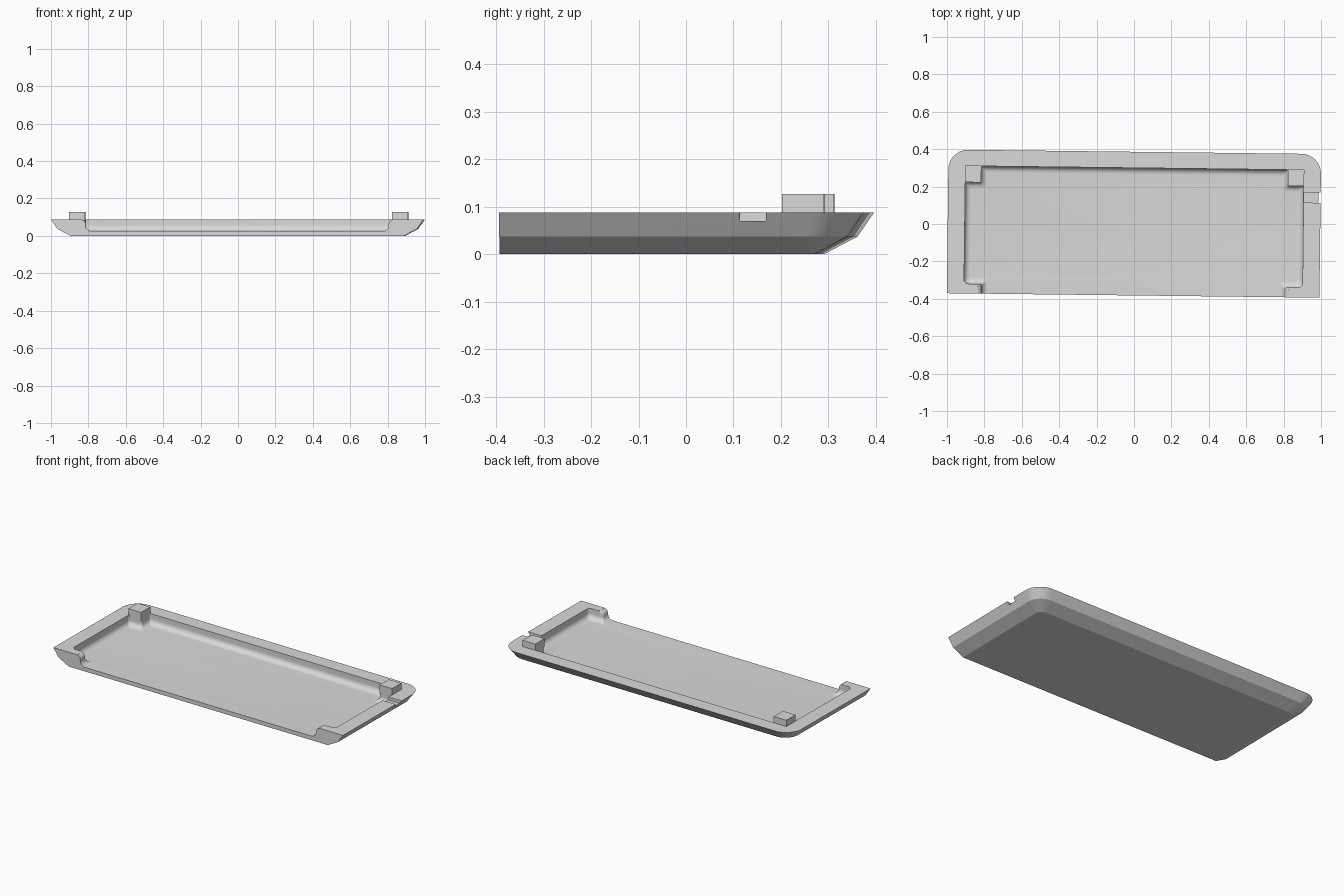
import bpy, bmesh, math
from mathutils import Vector, Matrix

if "Cube" in bpy.data.objects:
    bpy.data.objects.remove(bpy.data.objects["Cube"])

TILT = Matrix.Rotation(-0.0119, 4, 'Z')   # the whole tray is turned very slightly
RIM = 0.088
FLOOR = 0.025

grey = bpy.data.materials.new("plain_grey")
grey.diffuse_color = (0.7, 0.7, 0.7, 1)
grey.use_nodes = True
grey.node_tree.nodes["Principled BSDF"].inputs["Base Color"].default_value = grey.diffuse_color


def rounded(points, steps=8):
    """Polygon corners (x, y, radius) -> outline with filleted corners."""
    out, n = [], len(points)
    for i, (x, y, r) in enumerate(points):
        p = Vector((x, y))
        if r == 0:
            out.append(p)
            continue
        a = (Vector(points[i - 1][:2]) - p).normalized()
        b = (Vector(points[(i + 1) % n][:2]) - p).normalized()
        c = p + (a + b) * r
        for k in range(steps + 1):
            t = math.pi / 2 * k / steps
            out.append(c - b * r * math.cos(t) - a * r * math.sin(t))
    return out


def mirrored(half):
    return half + [(-x, y, r) for x, y, r in reversed(half)]


def finish(name, bm):
    bmesh.ops.recalc_face_normals(bm, faces=bm.faces)
    me = bpy.data.meshes.new(name)
    bm.to_mesh(me)
    bm.free()
    ob = bpy.data.objects.new(name, me)
    bpy.context.collection.objects.link(ob)
    me.materials.append(grey)
    return ob


def loft(name, rings):
    """Closed solid through a list of (z, outline)."""
    bm = bmesh.new()
    loops = [[bm.verts.new((p.x, p.y, z)) for p in pts] for z, pts in rings]
    for lo, hi in zip(loops, loops[1:]):
        n = len(lo)
        for i in range(n):
            j = (i + 1) % n
            bm.faces.new((lo[i], lo[j], hi[j], hi[i]))
    bm.faces.new(loops[0])
    bm.faces.new(loops[-1])
    return finish(name, bm)


def box(name, x0, x1, y0, y1, z0, z1):
    bm = bmesh.new()
    bmesh.ops.create_cube(bm, size=1)
    for v in bm.verts:
        v.co = ((x0 + x1) / 2 + v.co.x * (x1 - x0),
                (y0 + y1) / 2 + v.co.y * (y1 - y0),
                (z0 + z1) / 2 + v.co.z * (z1 - z0))
    return finish(name, bm)


# Outer shell: flat front, two sloping bands on the sides and back
shell = [(0.0, 0.105, 0.04), (0.037, 0.035, 0.085), (RIM, 0.0, 0.105)]
tray = loft("tray", [
    (z, rounded(mirrored([(0.996 - off, -0.382, 0), (0.996 - off, 0.386 - off, r)])))
    for z, off, r in shell])


# Cavity: filleted floor, wide front opening with rounded lips, corner post bases
def cavity_ring(z, inset):
    lip = 0.81 - inset
    if z > 0.06:
        t = min(1.0, (z - 0.06) / 0.028)
        lip = 0.81 + 0.028 * (1 - math.sqrt(1 - t * t))
    return z, rounded(mirrored([
        (lip, -0.45, 0),
        (lip, -0.33 + inset, 0.012),
        (0.905 - inset, -0.33 + inset, 0.025),
        (0.905 - inset, 0.215 - inset, 0.012),
        (0.82 - inset, 0.215 - inset, 0.015),
        (0.82 - inset, 0.30 - inset, 0.008)]), 5)


R = 0.032
levels = []
for k in range(8):
    a = math.pi / 2 * k / 7
    levels.append((FLOOR + R * (1 - math.cos(a)), R * (1 - math.sin(a))))
levels += [(z, 0) for z in (0.068, 0.075, 0.081, 0.085, 0.0872, 0.12)]
cavity = loft("cavity_cutter", [cavity_ring(z, i) for z, i in levels])

# Cable notch across the right rim
notch = box("notch_cutter", 0.88, 1.1, 0.125, 0.18, 0.07, 0.15)

for cutter in (cavity, notch):
    cutter.hide_render = True
    mod = tray.modifiers.new("cut", 'BOOLEAN')
    mod.operation = 'DIFFERENCE'
    mod.solver = 'EXACT'
    mod.object = cutter
    bpy.context.view_layer.objects.active = tray
    bpy.ops.object.modifier_apply(modifier=mod.name)
    bpy.data.objects.remove(cutter)

# Locating posts in the back corners
posts = [box("left_post", -0.907, -0.82, 0.213, 0.302, 0.075, 0.127),
         box("right_post", 0.82, 0.907, 0.213, 0.302, 0.075, 0.127)]

for ob in [tray] + posts:
    ob.data.transform(TILT)

bpy.ops.object.select_all(action='DESELECT')
tray.select_set(True)
bpy.context.view_layer.objects.active = tray
bpy.ops.object.shade_smooth_by_angle(angle=math.radians(24))
